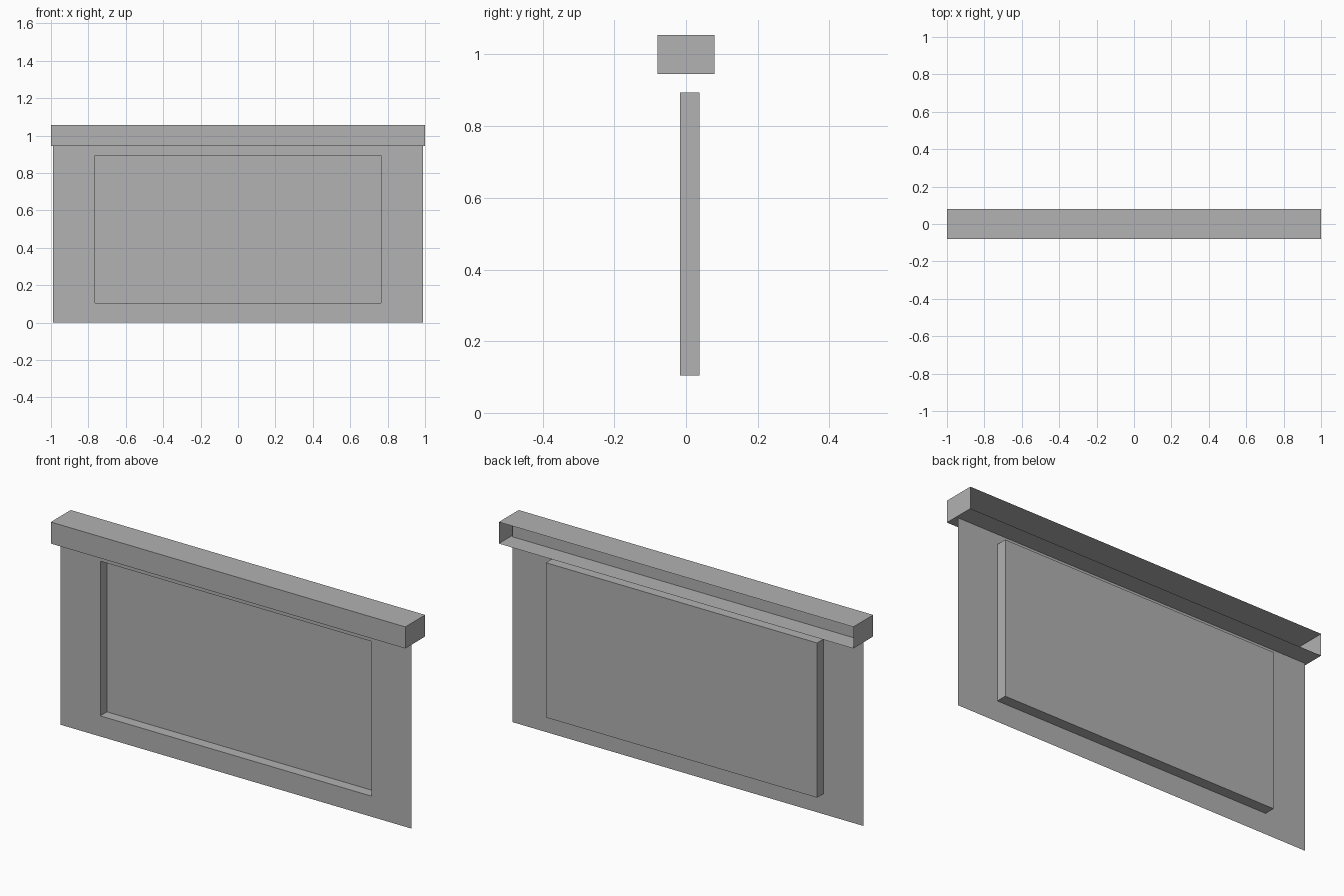
import bpy
import bmesh
from mathutils import Matrix, Vector

if "Cube" in bpy.data.objects:
    bpy.data.objects.remove(bpy.data.objects["Cube"], do_unlink=True)

# Single grey finish
COLOUR = (0.445, 0.445, 0.445, 1)
grey = bpy.data.materials.new("plain_grey")
grey.use_nodes = True
grey.diffuse_color = COLOUR
grey.node_tree.nodes["Principled BSDF"].inputs["Base Color"].default_value = COLOUR


def finish(bm, name):
    mesh = bpy.data.meshes.new(name)
    bm.to_mesh(mesh)
    bm.free()
    mesh.materials.append(grey)
    obj = bpy.data.objects.new(name, mesh)
    bpy.context.collection.objects.link(obj)
    return obj


def rectangle(bm, half_width, bottom, top, y):
    corners = [(-half_width, bottom), (half_width, bottom),
               (half_width, top), (-half_width, top)]
    return [bm.verts.new((x, y, z)) for x, z in corners]


# Thin sheet with a pan pressed through to the back
bm = bmesh.new()
rings = [rectangle(bm, 0.99, 0, 1.0, -0.017),
         rectangle(bm, 0.765, 0.105, 0.894, -0.017),
         rectangle(bm, 0.765, 0.105, 0.894, 0.037)]
for outer, inner in zip(rings, rings[1:]):
    for i in range(4):
        j = (i + 1) % 4
        bm.faces.new((outer[i], outer[j], inner[j], inner[i]))
bm.faces.new(rings[-1])
finish(bm, "recessed_panel")

# Hollow header box, open at the back
bm = bmesh.new()
bmesh.ops.create_cube(bm, size=1, matrix=Matrix.LocRotScale(
    Vector((0, 0, 1.0)), None, Vector((2, 0.16, 0.11))))
bm.normal_update()
back = [f for f in bm.faces if f.normal.y > 0.9]
bmesh.ops.delete(bm, geom=back, context='FACES_ONLY')
finish(bm, "header_box")
